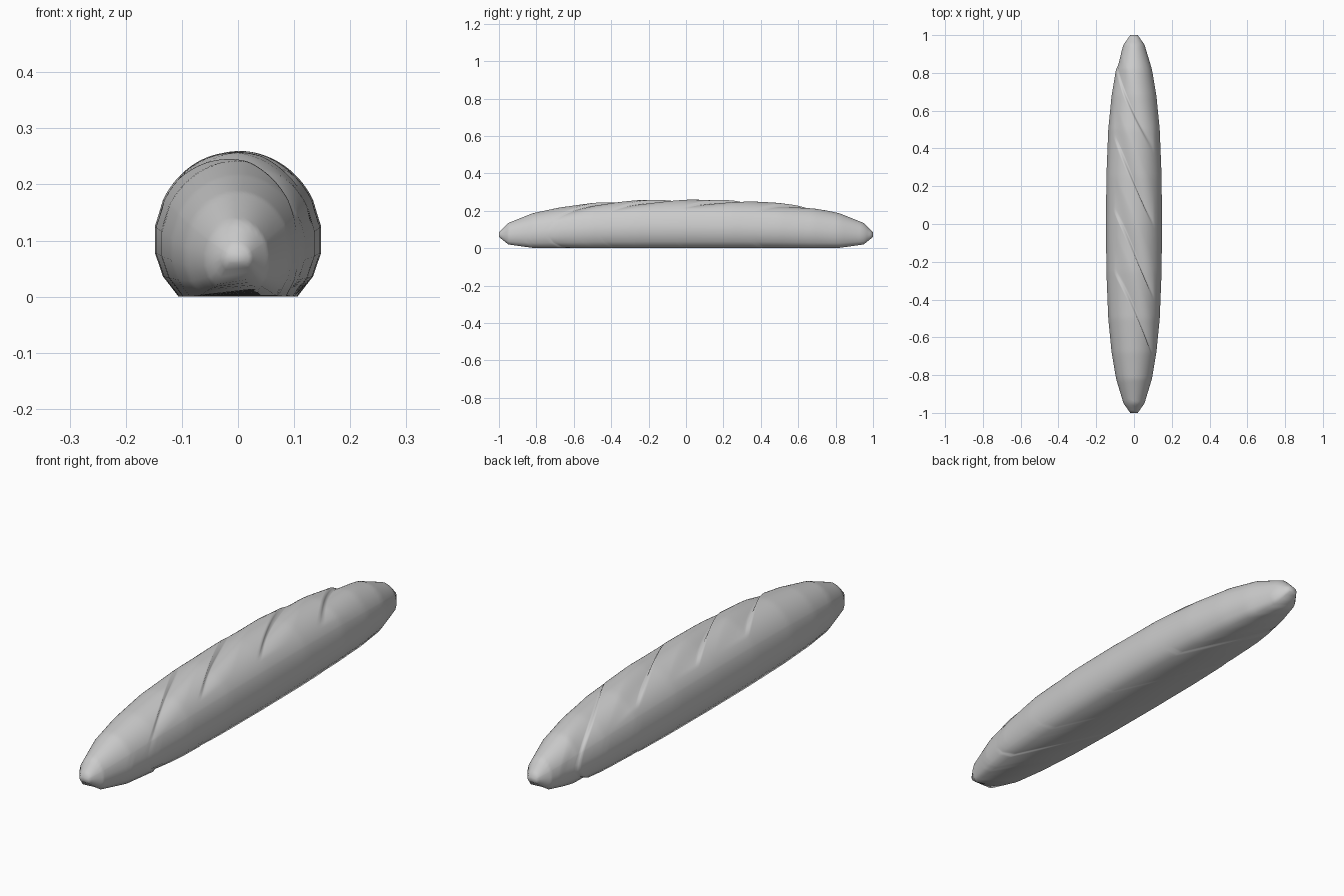
import bpy, bmesh, math

cube = bpy.data.objects.get("Cube")
if cube:
    bpy.data.objects.remove(cube, do_unlink=True)

# Crust colour
crust = bpy.data.materials.new("grey_crust")
crust.use_nodes = True
crust.diffuse_color = (0.6, 0.6, 0.6, 1)
bsdf = next(n for n in crust.node_tree.nodes if n.type == 'BSDF_PRINCIPLED')
bsdf.inputs["Base Color"].default_value = (0.6, 0.6, 0.6, 1)

# Loaf outline by distance from the middle: half width, bottom, top
OUTLINE = [(0, 0.15, 0, 0.26), (0.25, 0.148, 0, 0.257), (0.5, 0.138, 0, 0.242),
           (0.68, 0.12, 0, 0.217), (0.82, 0.096, 0.002, 0.187),
           (0.95, 0.056, 0.02, 0.135), (1, 0.02, 0.06, 0.085)]
SLASHES = [(0.57, 0.018), (0.21, 0.024), (-0.16, 0.024), (-0.46, 0.02)]
SKEW = 2.2
STEPS = 160


def outline(y):
    d = min(abs(y), 1)
    for a, b in zip(OUTLINE, OUTLINE[1:]):
        if d <= b[0]:
            t = (d - a[0]) / (b[0] - a[0])
            return [p + (q - p) * t for p, q in zip(a[1:], b[1:])]


def slash_depth(u, x):
    """Steep lip followed by a long ramp back up to the crust."""
    depth = 0
    lens = max(0, 1 - (x / 0.105) ** 2)
    for centre, size in SLASHES:
        s = u - centre
        if 0 < s < 0.2:
            depth = max(depth, size * lens * min(1, s / 0.012) * (1 - s / 0.2) ** 1.5)
    return depth


# Coarse sides, finer top for the slashes
angles = [-45, -27, -9, 9] + list(range(27, 154, 3)) + [171, 189, 207, 225]

bm = bmesh.new()
rings = []
for i in range(STEPS + 1):
    u = 2 * i / STEPS - 1
    ring = []
    for deg in angles:
        c, s = math.cos(math.radians(deg)), math.sin(math.radians(deg))
        # Rings slant along the slashes and straighten at the tips
        y = u - SKEW * (1 - u ** 4) * outline(u)[0] * c
        width, low, high = outline(y)
        middle = low + 0.385 * (high - low)
        x = width * c
        z = middle + s * ((high - middle) if s > 0 else (middle - low) * 1.414)
        cut = slash_depth(u, x)
        ring.append(bm.verts.new((x - cut * c, y, max(0, z - cut * s))))
    rings.append(ring)

# Crust and flat base
for a, b in zip(rings, rings[1:]):
    for j in range(len(angles)):
        k = (j + 1) % len(angles)
        bm.faces.new((a[j], a[k], b[k], b[j]))
bm.faces.new(rings[0])
bm.faces.new(rings[-1][::-1])
bmesh.ops.recalc_face_normals(bm, faces=bm.faces)
for f in bm.faces:
    f.smooth = True

mesh = bpy.data.meshes.new("bread_loaf")
bm.to_mesh(mesh)
bm.free()
mesh.materials.append(crust)
loaf = bpy.data.objects.new("bread_loaf", mesh)
bpy.context.collection.objects.link(loaf)
